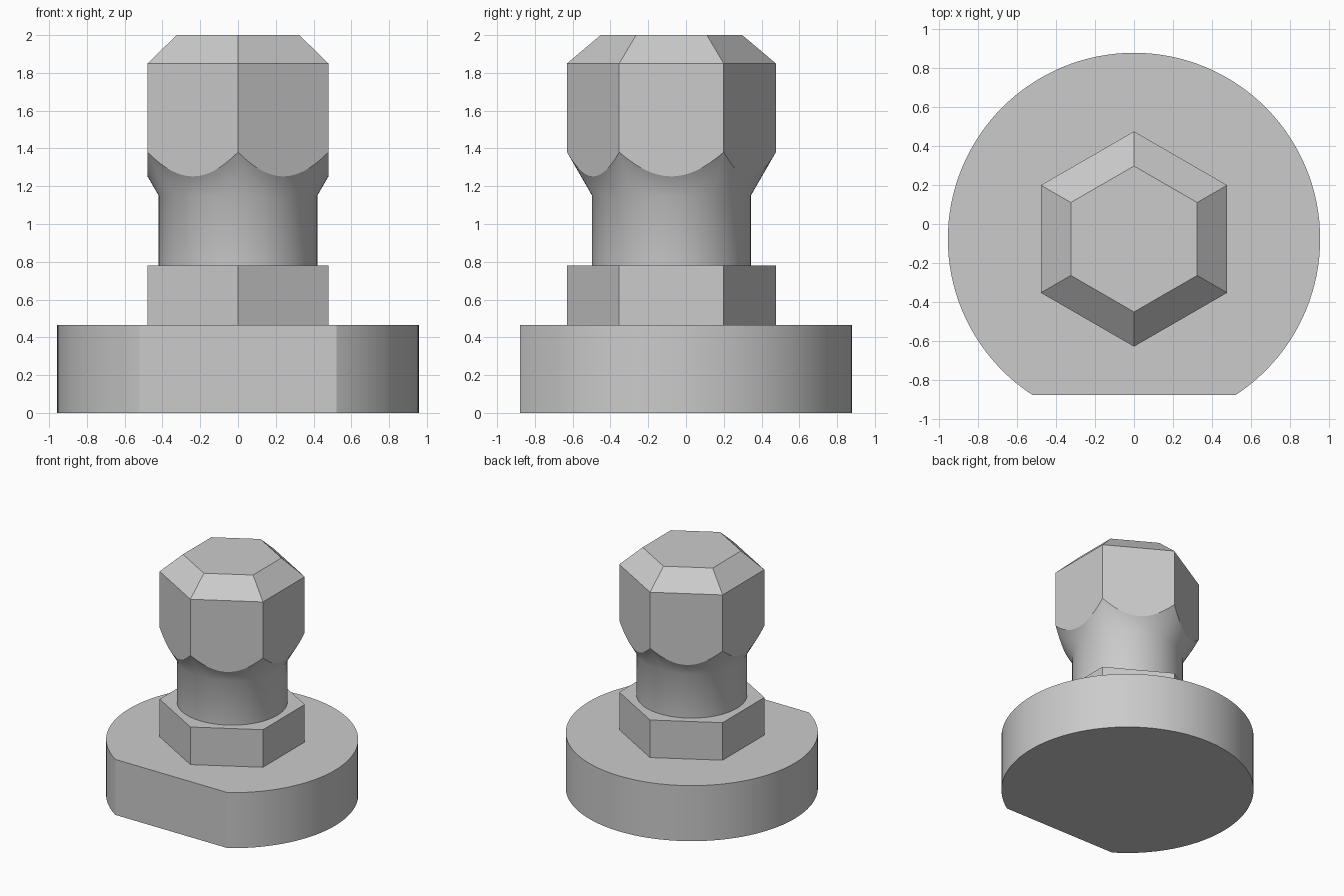
import bpy, bmesh, math

cube = bpy.data.objects.get("Cube")
if cube:
    bpy.data.objects.remove(cube, do_unlink=True)

CY = -0.077          # y of the common axis
HEX_R = 0.553        # hexagon corner radius
NECK_R = 0.42
SLOPE = math.tan(math.radians(60))

steel = bpy.data.materials.new("grey_steel")
steel.use_nodes = True
steel.diffuse_color = (0.6, 0.6, 0.6, 1)
steel.node_tree.nodes["Principled BSDF"].inputs["Base Color"].default_value = (0.6, 0.6, 0.6, 1)


def stack(name, sides, profile, turn=0.0):
    """Closed solid from (radius, z) rings around the common axis."""
    bm = bmesh.new()
    rings = []
    for r, z in profile:
        angles = [turn + 2 * math.pi * i / sides for i in range(sides)]
        rings.append([bm.verts.new((r * math.cos(a), CY + r * math.sin(a), z)) for a in angles])
    for low, high in zip(rings, rings[1:]):
        for i in range(sides):
            j = (i + 1) % sides
            bm.faces.new((low[i], low[j], high[j], high[i]))
    bm.faces.new(rings[0][::-1])
    bm.faces.new(rings[-1])
    mesh = bpy.data.meshes.new(name)
    bm.to_mesh(mesh)
    bm.free()
    mesh.materials.append(steel)
    obj = bpy.data.objects.new(name, mesh)
    bpy.context.collection.objects.link(obj)
    return obj


def activate(obj):
    bpy.ops.object.select_all(action='DESELECT')
    obj.select_set(True)
    bpy.context.view_layer.objects.active = obj


def smooth(obj):
    activate(obj)
    bpy.ops.object.shade_smooth_by_angle(angle=math.radians(25))


# Round base with a flat cut across the front
base = stack("base_disc", 128, [(0.957, 0), (0.957, 0.465)])
bm = bmesh.new()
bm.from_mesh(base.data)
cut = bmesh.ops.bisect_plane(bm, geom=bm.verts[:] + bm.edges[:] + bm.faces[:],
                             plane_co=(0, -0.88, 0), plane_no=(0, -1, 0), clear_outer=True)
bmesh.ops.holes_fill(bm, edges=[e for e in bm.edges if e.is_boundary])
bmesh.ops.recalc_face_normals(bm, faces=bm.faces)
bm.to_mesh(base.data)
bm.free()
smooth(base)
# Keep the shallow corners beside the flat crisp
for edge in base.data.edges:
    a, b = (base.data.vertices[i].co for i in edge.vertices)
    if abs(a.y + 0.88) < 0.001 and abs(b.y + 0.88) < 0.001:
        edge.use_edge_sharp = True

# Hexagonal collar resting on the base
stack("hex_collar", 6, [(HEX_R, 0.465), (HEX_R, 0.78)], math.pi / 6)

# Neck and hexagonal head: a chamfered hexagon trimmed by a flaring round shape
head = stack("neck_and_head", 6, [(HEX_R, 0.6), (HEX_R, 1.85), (0.375, 2)], math.pi / 6)
flare = stack("flare_cutter", 96, [(NECK_R, 0.7), (NECK_R, 1.15),
                                   (0.7, 1.15 + (0.7 - NECK_R) * SLOPE), (0.7, 2.2)])
trim = head.modifiers.new("round_trim", 'BOOLEAN')
trim.operation = 'INTERSECT'
trim.solver = 'EXACT'
trim.object = flare
activate(head)
bpy.ops.object.modifier_apply(modifier=trim.name)
bpy.data.objects.remove(flare, do_unlink=True)
smooth(head)
# Blend the neck softly into the flare
for edge in head.data.edges:
    if all(abs(head.data.vertices[i].co.z - 1.15) < 0.001 for i in edge.vertices):
        edge.use_edge_sharp = False
